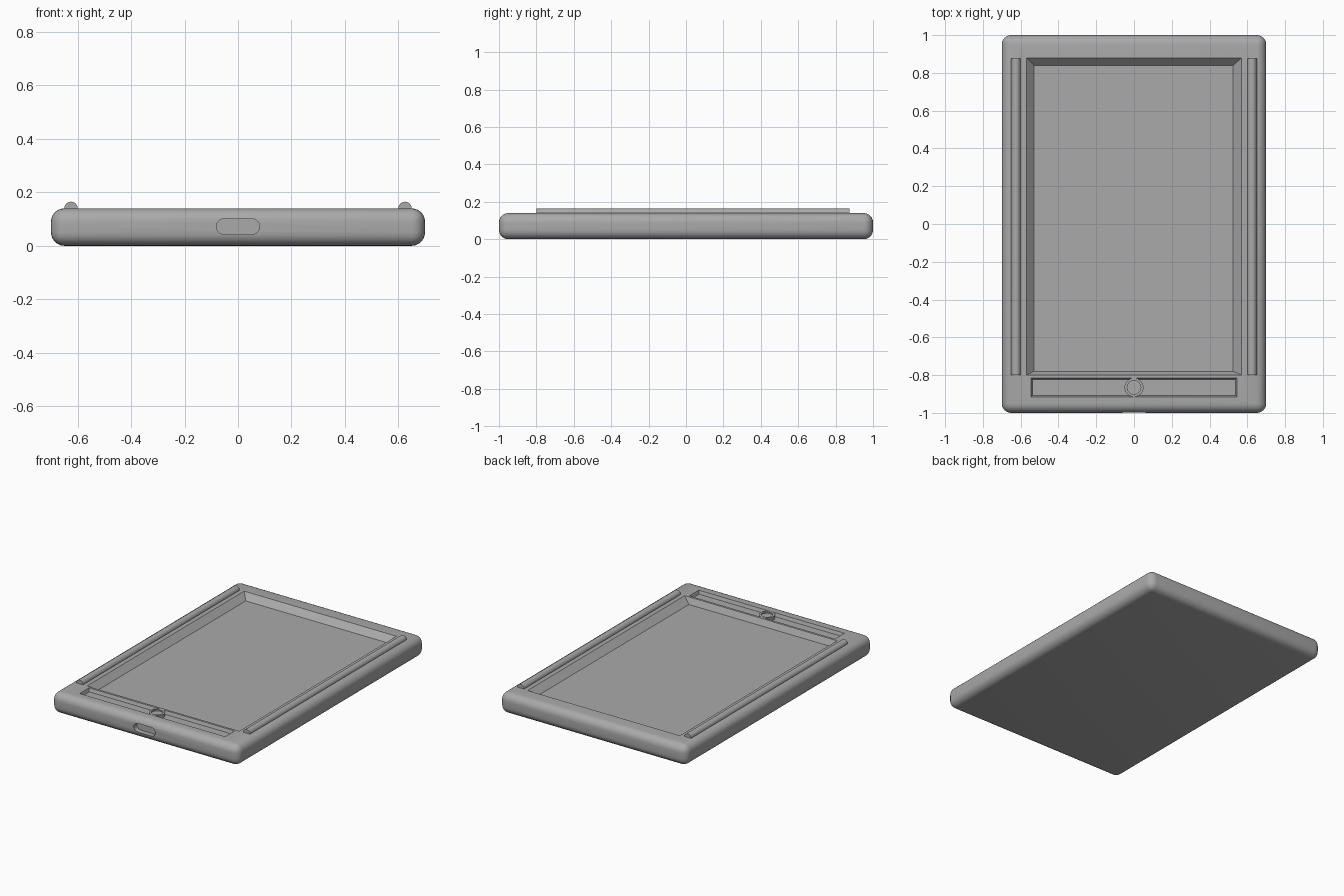
import bpy, bmesh, math
from mathutils import Matrix, Vector

cube = bpy.data.objects.get("Cube")
if cube:
    bpy.data.objects.remove(cube, do_unlink=True)

TOP = 0.14

grey = bpy.data.materials.new("matte grey")
grey.use_nodes = True
grey.diffuse_color = (0.4, 0.4, 0.4, 1)
grey.node_tree.nodes["Principled BSDF"].inputs["Base Color"].default_value = (0.4, 0.4, 0.4, 1)


def add_object(name, bm):
    bmesh.ops.recalc_face_normals(bm, faces=bm.faces)
    mesh = bpy.data.meshes.new(name)
    bm.to_mesh(mesh)
    bm.free()
    mesh.materials.append(grey)
    obj = bpy.data.objects.new(name, mesh)
    bpy.context.collection.objects.link(obj)
    return obj


def loft(name, rings):
    """Closed solid through rings that share a point count."""
    bm = bmesh.new()
    loops = [[bm.verts.new(p) for p in ring] for ring in rings]
    n = len(loops[0])
    for a, b in zip(loops, loops[1:]):
        for i in range(n):
            j = (i + 1) % n
            bm.faces.new((a[i], a[j], b[j], b[i]))
    bm.faces.new(loops[0])
    bm.faces.new(loops[-1])
    return add_object(name, bm)


def rectangle(x0, x1, y0, y1, z):
    return [(x0, y0, z), (x1, y0, z), (x1, y1, z), (x0, y1, z)]


def cylinder(name, radius, depth, matrix, sides=32):
    bm = bmesh.new()
    bmesh.ops.create_cone(bm, cap_ends=True, segments=sides, radius1=radius,
                          radius2=radius, depth=depth, matrix=matrix)
    return add_object(name, bm)


def apply_modifiers(obj):
    graph = bpy.context.evaluated_depsgraph_get()
    mesh = bpy.data.meshes.new_from_object(obj.evaluated_get(graph))
    obj.modifiers.clear()
    obj.data = mesh


def carve(obj, cutter):
    mod = obj.modifiers.new("cut", "BOOLEAN")
    mod.operation = "DIFFERENCE"
    mod.solver = "EXACT"
    mod.object = cutter
    apply_modifiers(obj)
    bpy.data.objects.remove(cutter, do_unlink=True)


def smooth(obj):
    bpy.ops.object.select_all(action="DESELECT")
    obj.select_set(True)
    bpy.context.view_layer.objects.active = obj
    bpy.ops.object.shade_smooth_by_angle(angle=math.radians(30))


# Rounded slab body
bm = bmesh.new()
bmesh.ops.create_cube(bm, size=1, matrix=Matrix.Translation((0, 0, TOP / 2))
                      @ Matrix.Diagonal((1.4, 2, TOP, 1)))
body = add_object("body", bm)
bevel = body.modifiers.new("round", "BEVEL")
bevel.width = 0.05
bevel.segments = 6
apply_modifiers(body)

# Screen recess with sloping walls
carve(body, loft("screen_cutter", [
    rectangle(-0.53, 0.525, -0.78, 0.84, TOP - 0.04),
    rectangle(-0.57, 0.57, -0.80, 0.88, TOP),
    rectangle(-0.57, 0.57, -0.80, 0.88, TOP + 0.05)]))

# Shallow strip recess below the screen
carve(body, loft("strip_cutter", [
    rectangle(-0.537, 0.537, -0.907, -0.823, TOP - 0.022),
    rectangle(-0.545, 0.545, -0.915, -0.815, TOP),
    rectangle(-0.545, 0.545, -0.915, -0.815, TOP + 0.05)]))

# Charging slot in the front edge
def slot_ring(y, r=0.029, half=0.052, steps=10):
    ring = []
    for side in (1, -1):
        for i in range(steps + 1):
            a = math.pi * i / steps - math.pi / 2
            ring.append((side * (half + r * math.cos(a)), y, 0.072 + side * r * math.sin(a)))
    return ring

carve(body, loft("slot_cutter", [slot_ring(-1.05), slot_ring(-0.965)]))
smooth(body)

# Round button with a dished centre
button = cylinder("button", 0.05, 0.03, Matrix.Translation((0, -0.865, TOP - 0.015)))
carve(button, cylinder("dish_cutter", 0.036, 0.02, Matrix.Translation((0, -0.865, TOP + 0.002))))
smooth(button)

# Round rails along both long sides
for name, side in (("left_rail", 1), ("right_rail", -1)):
    rail = cylinder(name, 0.025, 1.675, Matrix.Translation((side * 0.625, 0.0375, TOP))
                    @ Matrix.Rotation(math.pi / 2, 4, "X"))
    smooth(rail)
